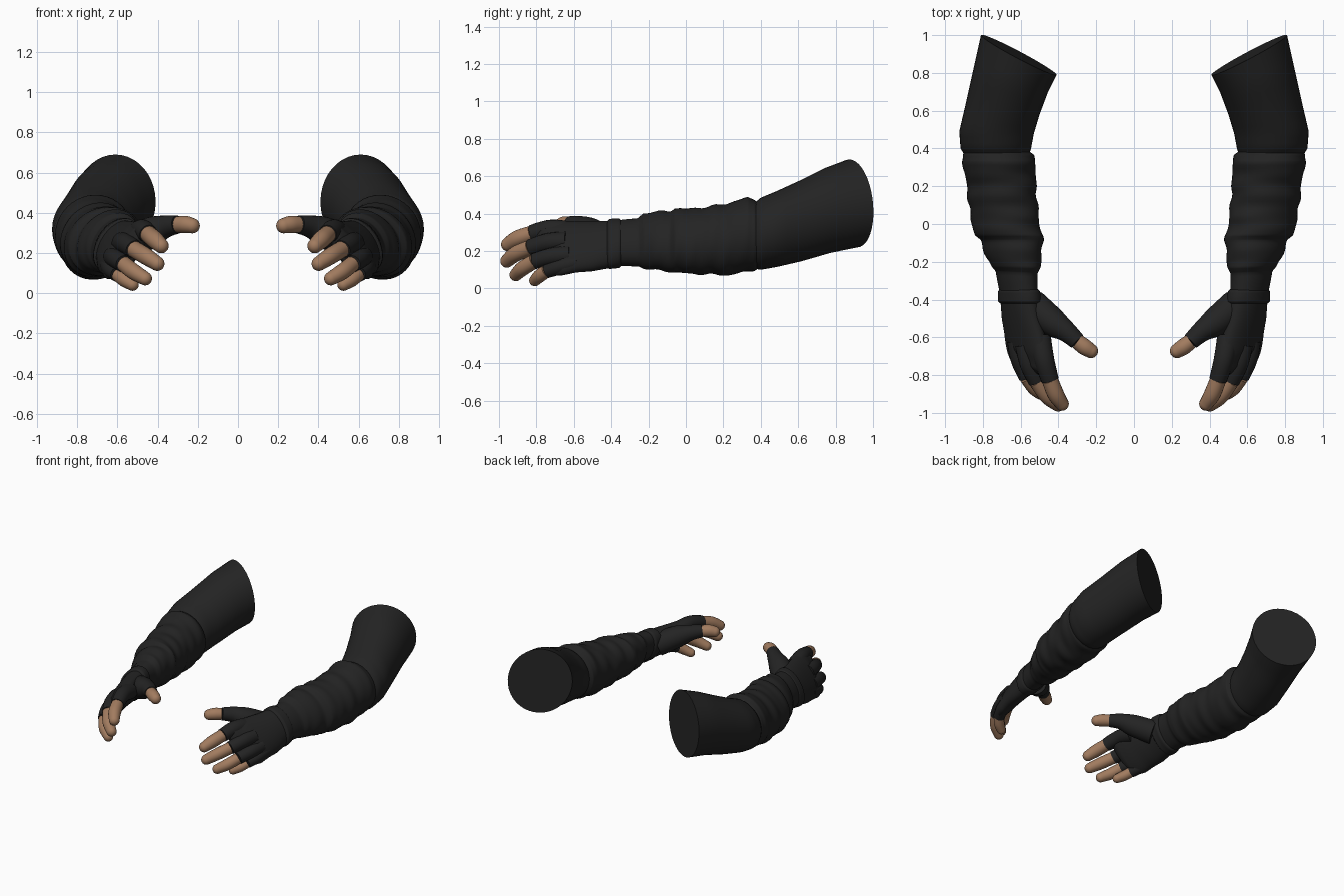
import bpy, bmesh, math
from mathutils import Vector

if "Cube" in bpy.data.objects:
    bpy.data.objects.remove(bpy.data.objects["Cube"])

SEG = 40


def material(name, rgb):
    m = bpy.data.materials.new(name)
    m.diffuse_color = (*rgb, 1)
    m.use_nodes = True
    m.node_tree.nodes["Principled BSDF"].inputs["Base Color"].default_value = m.diffuse_color
    return m


BLACK = material("black cloth", (0.017, 0.017, 0.017))
SKIN = material("brown skin", (0.36, 0.20, 0.115))


def loft(name, loops, mat):
    """Skin a list of vertex loops, cap both ends and mirror to the other arm."""
    bm = bmesh.new()
    rows = [[bm.verts.new(p) for p in loop] for loop in loops]
    for a, b in zip(rows, rows[1:]):
        n = len(a)
        for i in range(n):
            j = (i + 1) % n
            bm.faces.new((a[i], a[j], b[j], b[i]))
    bm.faces.new(rows[0])
    bm.faces.new(rows[-1])
    bmesh.ops.recalc_face_normals(bm, faces=bm.faces)
    me = bpy.data.meshes.new(name)
    bm.to_mesh(me)
    bm.free()
    me.materials.append(mat)
    me.shade_smooth()
    me.set_sharp_from_angle(angle=math.radians(50))
    ob = bpy.data.objects.new(name, me)
    bpy.context.collection.objects.link(ob)
    ob.modifiers.new("other arm", 'MIRROR').use_mirror_merge = False
    return ob


def densify(rows, steps):
    out = []
    for a, b in zip(rows, rows[1:]):
        for s in range(steps):
            f = s / steps
            out.append([p + (q - p) * f for p, q in zip(a, b)])
    return out + [list(rows[-1])]


def section(xi, yi, xo, yo, zlo, zhi, phi, fold=0.0):
    """Tilted ellipse given by its inner and outer points and its height range."""
    loop = []
    for k in range(SEG):
        t = 2 * math.pi * k / SEG
        c, s = math.cos(t), math.sin(t + phi)
        y = (yi + yo) / 2 + (yo - yi) / 2 * c - 0.1 * (yo - yi) * s
        # slanting cloth folds
        d = 1 + fold * (math.sin(42 * y + 2.2 * math.cos(t - 0.7))
                        + 0.6 * math.sin(67 * y - 2.5 * math.sin(t + 0.4)))
        loop.append(((xi + xo) / 2 + (xo - xi) / 2 * c * d, y,
                     (zlo + zhi) / 2 + (zhi - zlo) / 2 * s * d))
    return loop


def sleeve(name, rows, steps=3, fold=0.0):
    rows = densify(rows, steps)
    n = len(rows) - 1
    loft(name, [section(*r, fold * min(1, 4 * i / n, 4 * (n - i) / n))
                for i, r in enumerate(rows)], BLACK)


def tube(name, pts, mat, tip=False):
    """Round tube through (x, y, z, radius) points, with an optional domed tip."""
    rows = []
    n = len(pts)
    for i in range(n - 1):                      # Catmull-Rom through the points
        p = [pts[max(i - 1, 0)], pts[i], pts[i + 1], pts[min(i + 2, n - 1)]]
        for s in range(6):
            t = s / 6
            rows.append([0.5 * (2 * b + (c - a) * t + (2 * a - 5 * b + 4 * c - d) * t * t
                                + (3 * b - a - 3 * c + d) * t ** 3) for a, b, c, d in zip(*p)])
    rows.append(list(pts[-1]))
    cen = [Vector(r[:3]) for r in rows]
    rad = [r[3] for r in rows]
    if tip:
        end, r = cen[-1].copy(), rad[-1]
        d = (cen[-1] - cen[-2]).normalized()
        for k in range(1, 7):
            a = math.radians(14 * k)
            cen.append(end + d * r * math.sin(a))
            rad.append(r * math.cos(a))
    loops = []
    for i, c in enumerate(cen):
        d = (cen[min(i + 1, len(cen) - 1)] - cen[max(i - 1, 0)]).normalized()
        u = d.cross(Vector((0, 0, 1))).normalized()
        v = u.cross(d)
        loops.append([c + (u * math.cos(2 * math.pi * k / 20)
                           + v * math.sin(2 * math.pi * k / 20)) * rad[i] for k in range(20)])
    loft(name, loops, mat)


# Upper arm sleeve, from the slanted cut end to the seam at the elbow
sleeve("upper_sleeve", [
    (.41, .79, .81, 1.0, .22, .69, 0),
    (.455, .70, .85, .82, .19, .645, 0),
    (.50, .58, .89, .64, .145, .575, 0),
    (.53, .48, .925, .49, .115, .52, 0),
    (.545, .40, .918, .40, .10, .485, 0),
    (.555, .37, .90, .37, .105, .46, 0)])

# Wrinkled forearm sleeve
sleeve("forearm_sleeve", [
    (.555, .385, .90, .385, .105, .46, 0),
    (.53, .365, .908, .365, .095, .475, 0),
    (.52, .33, .908, .33, .09, .487, 0),
    (.52, .22, .888, .22, .07, .455, -.05),
    (.51, .10, .875, .10, .075, .435, -.1),
    (.50, .00, .858, .00, .08, .425, -.15),
    (.485, -.06, .842, -.06, .085, .43, -.2),
    (.482, -.085, .815, -.085, .09, .415, -.2),
    (.49, -.18, .78, -.18, .10, .41, -.25),
    (.495, -.23, .755, -.225, .105, .40, -.25),
    (.51, -.26, .733, -.25, .118, .375, -.3),
    (.51, -.37, .71, -.37, .12, .365, -.35)], 6, 0.022)

# Rolled cuff at the wrist
sleeve("wrist_cuff", [
    (.51, -.345, .71, -.345, .12, .362, -.35),
    (.497, -.355, .719, -.355, .11, .373, -.35),
    (.493, -.385, .721, -.385, .106, .374, -.4),
    (.490, -.41, .719, -.41, .104, .372, -.4),
    (.50, -.422, .705, -.422, .115, .36, -.45)])

# Glove palm, flattened and tilted
sleeve("glove_palm", [
    (.505, -.39, .708, -.39, .112, .362, -.4),
    (.492, -.50, .70, -.50, .092, .36, -.6),
    (.468, -.60, .685, -.59, .085, .36, -.72),
    (.45, -.69, .672, -.66, .07, .36, -.8),
    (.44, -.75, .652, -.70, .07, .355, -.88),
    (.46, -.785, .632, -.72, .085, .335, -.88),
    (.50, -.795, .59, -.74, .14, .28, -.88)])

# Each digit: glove part points, then the tip points of the bare part
digits = {
    "thumb": ([(.54, -.43, .25, .085), (.43, -.52, .305, .076),
               (.36, -.568, .332, .056), (.30, -.622, .342, .045)],
              [(.26, -.652, .342, .043), (.228, -.672, .336, .038)]),
    "index_finger": ([(.50, -.60, .295, .06), (.475, -.72, .315, .053),
                      (.445, -.825, .293, .047)],
                     [(.415, -.90, .267, .044), (.382, -.952, .236, .037)]),
    "middle_finger": ([(.575, -.64, .25, .055), (.555, -.74, .245, .05),
                       (.515, -.832, .218, .046)],
                      [(.46, -.91, .185, .042), (.402, -.957, .147, .036)]),
    "ring_finger": ([(.62, -.62, .18, .052), (.605, -.72, .17, .047),
                     (.568, -.81, .146, .043)],
                    [(.52, -.872, .108, .04), (.462, -.91, .073, .034)]),
    "little_finger": ([(.64, -.58, .14, .047), (.628, -.67, .118, .043),
                       (.598, -.745, .094, .039)],
                      [(.565, -.782, .068, .036), (.525, -.808, .043, .031)]),
}
for name, (glove, bare) in digits.items():
    tube(name + "_glove", glove, BLACK)
    x, y, z, r = glove[-1]
    tube(name + "_tip", [(x, y, z, r - .004)] + bare, SKIN, tip=True)
